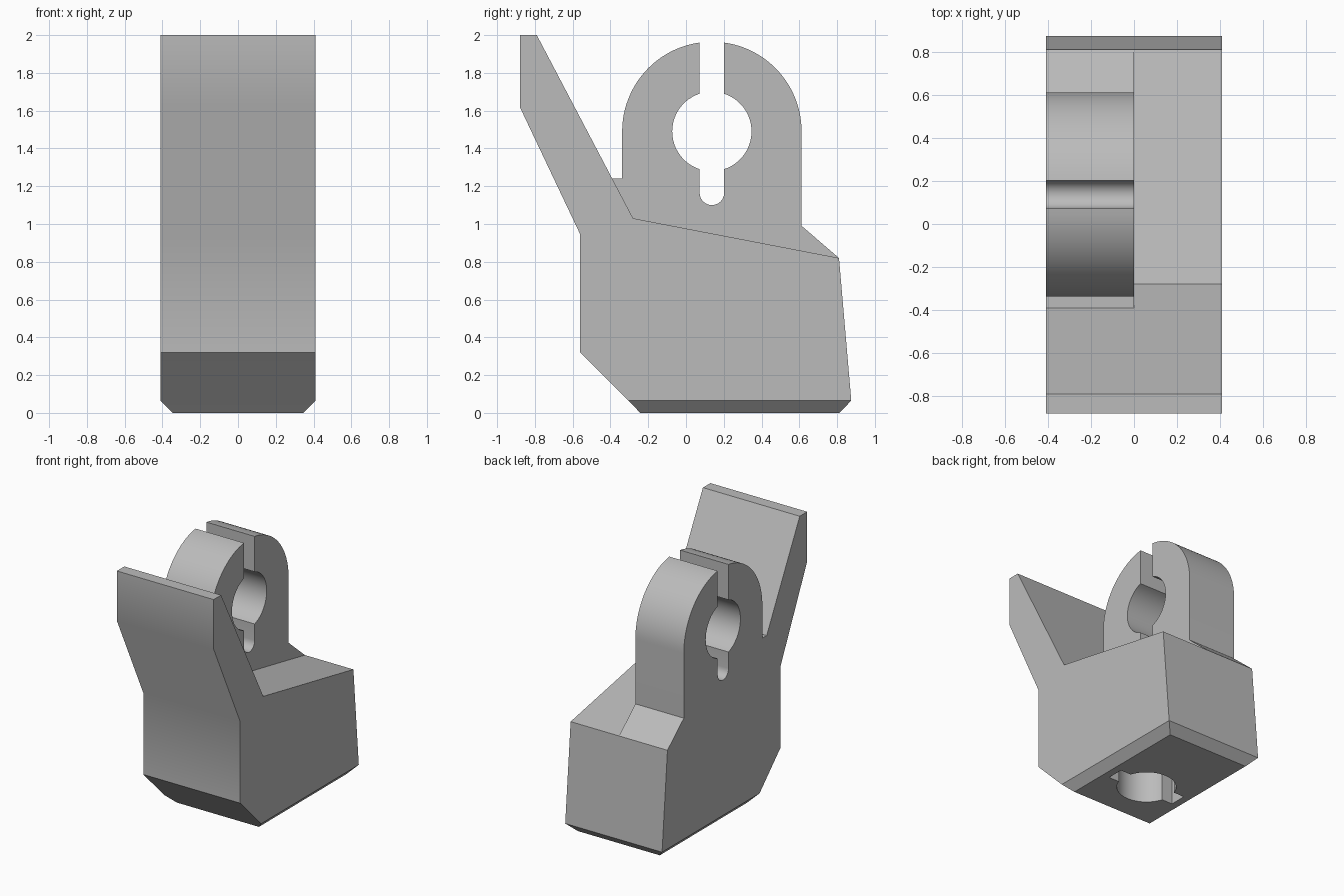
import bpy, bmesh
from math import sin, cos, asin, pi, radians

if "Cube" in bpy.data.objects:
    bpy.data.objects.remove(bpy.data.objects["Cube"])

HALF = 0.41                      # half of the width
CY, CZ = 0.137, 1.49             # centre of the clamp ring
R_OUT, R_IN, SLOT = 0.475, 0.21, 0.065

grey = bpy.data.materials.new("plain grey")
grey.use_nodes = True
grey.diffuse_color = (0.5, 0.5, 0.5, 1)
grey.node_tree.nodes["Principled BSDF"].inputs["Base Color"].default_value = (0.5, 0.5, 0.5, 1)


def arc(radius, start, end, steps, z=CZ):
    """Points on a circle in the side profile."""
    angles = [start + (end - start) * i / steps for i in range(steps + 1)]
    return [(CY + radius * cos(a), z + radius * sin(a)) for a in angles]


def prism(name, profile, x0, x1, chamfer=0):
    """Extrude a (y, z) profile along x; optionally taper its underside to z = 0."""
    bm = bmesh.new()
    face = bm.faces.new([bm.verts.new((x0, y, z)) for y, z in profile])
    side = bmesh.ops.extrude_face_region(bm, geom=[face])
    moved = [v for v in side["geom"] if isinstance(v, bmesh.types.BMVert)]
    bmesh.ops.translate(bm, verts=moved, vec=(x1 - x0, 0, 0))
    bmesh.ops.recalc_face_normals(bm, faces=bm.faces)
    if chamfer:
        base = min(bm.faces, key=lambda f: f.calc_center_median().z)
        mid = base.calc_center_median()
        low = bmesh.ops.extrude_discrete_faces(bm, faces=[base])["faces"][0]
        for v in low.verts:
            v.co.x -= chamfer if v.co.x > mid.x else -chamfer
            v.co.y -= chamfer if v.co.y > mid.y else -chamfer
            v.co.z = 0
        bmesh.ops.recalc_face_normals(bm, faces=bm.faces)
    mesh = bpy.data.meshes.new(name)
    bm.to_mesh(mesh)
    bm.free()
    mesh.materials.append(grey)
    obj = bpy.data.objects.new(name, mesh)
    bpy.context.collection.objects.link(obj)
    return obj


def combine(target, tool, operation):
    """Apply a boolean and drop the tool."""
    mod = target.modifiers.new("combine", "BOOLEAN")
    mod.object, mod.operation, mod.solver = tool, operation, "EXACT"
    bpy.context.view_layer.objects.active = target
    bpy.ops.object.modifier_apply(modifier=mod.name)
    bpy.data.objects.remove(tool)


# Base block with the leaning front plate
bracket = prism("bracket_body", [
    (-0.88, 2), (-0.79, 2), (-0.28, 1.03), (0.81, 0.82), (0.875, 0.065),
    (-0.305, 0.065), (-0.56, 0.32), (-0.56, 0.945), (-0.88, 1.62)],
    -HALF, HALF, chamfer=0.063)

# Split clamp ring on the right half, with a round-ended relief slot
a_out, a_in = asin(SLOT / R_OUT), asin(SLOT / R_IN)
ring = [(-0.45, 1.24), (CY - R_OUT, 1.24)]
ring += arc(R_OUT, pi, pi / 2 + a_out, 24)
ring += arc(R_IN, pi / 2 + a_in, 3 * pi / 2 - a_in, 24)
ring += arc(SLOT, pi, 2 * pi, 12, z=1.165)
ring += arc(R_IN, -pi / 2 + a_in, pi / 2 - a_in, 24)
ring += arc(R_OUT, pi / 2 - a_out, 0, 24)
ring += [(CY + R_OUT, 0.99), (0.81, 0.82), (0.6, 0.6), (-0.45, 0.8)]
combine(bracket, prism("clamp_ring", ring, -HALF, 0), "UNION")

# Socket in the underside: round hole with a notch on each side
DEPTH = 0.41
bpy.ops.mesh.primitive_cylinder_add(vertices=48, radius=R_IN, depth=2 * DEPTH, location=(0, CY, 0))
hole = bpy.context.object
hole.data.materials.append(grey)
combine(bracket, hole, "DIFFERENCE")
notch = prism("notch", [(CY - SLOT, -0.1), (CY + SLOT, -0.1),
                        (CY + SLOT, DEPTH), (CY - SLOT, DEPTH)], -0.29, 0.29)
combine(bracket, notch, "DIFFERENCE")

# Smooth curves, crisp edges
bpy.ops.object.select_all(action="DESELECT")
bracket.select_set(True)
bpy.context.view_layer.objects.active = bracket
bpy.ops.object.shade_smooth_by_angle(angle=radians(30))
